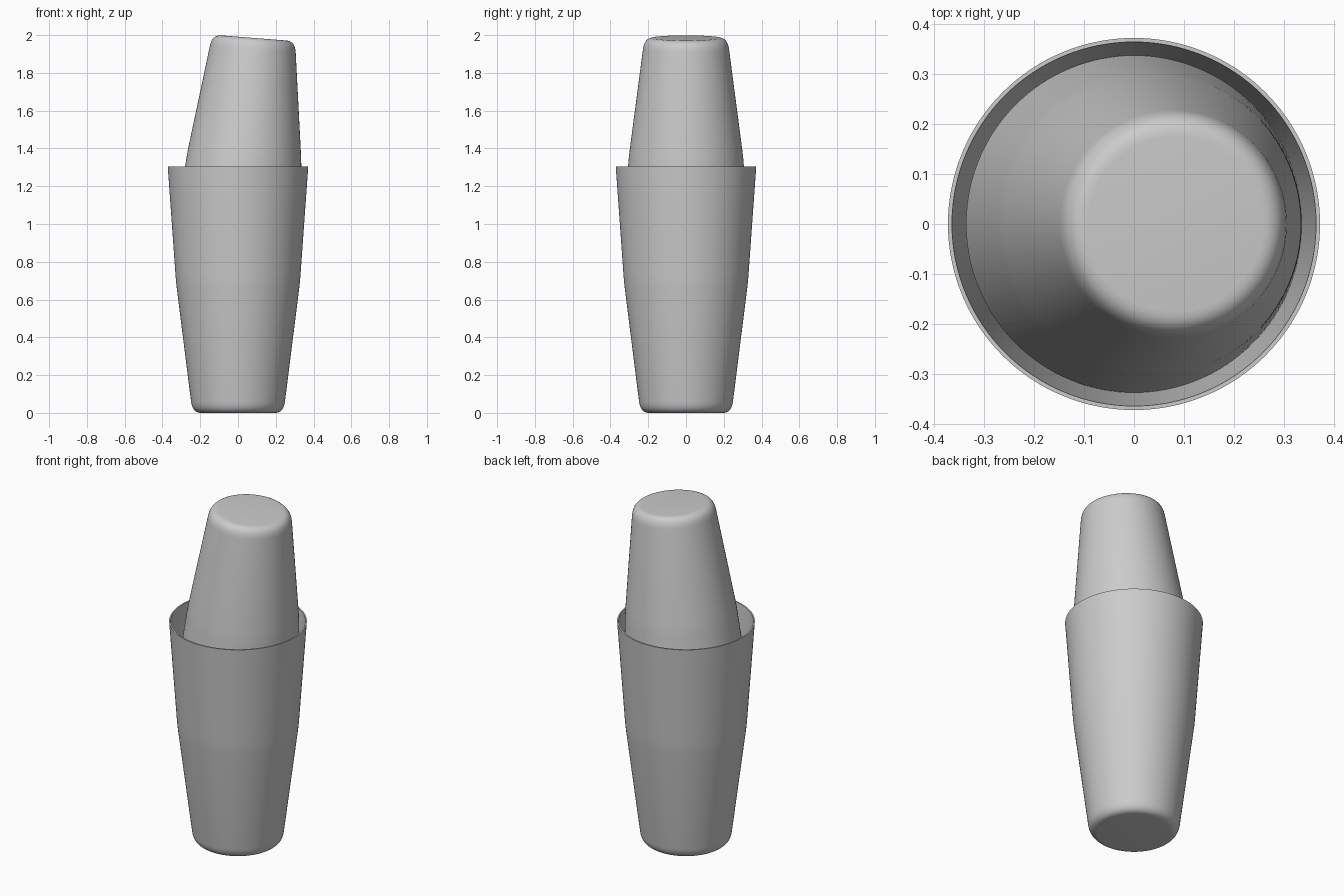
import bpy, bmesh, math
from mathutils import Matrix

if "Cube" in bpy.data.objects:
    bpy.data.objects.remove(bpy.data.objects["Cube"])

SEGMENTS = 128


def rounded(p0, corner, p1, n=8):
    """Points of a smooth bend from p0 to p1 around a corner."""
    pts = []
    for i in range(n + 1):
        t = i / n
        pts.append(tuple((1 - t) ** 2 * a + 2 * t * (1 - t) * c + t * t * b
                         for a, c, b in zip(p0, corner, p1)))
    return pts


def make_cup(name, base, bend, rim, wall, matrix):
    """Revolve a thin-walled cup; base at local z = 0, mouth upward."""
    slope = (bend[0] - base) / bend[1]
    slope2 = (rim[0] - bend[0]) / (rim[1] - bend[1])

    def skin(d):
        # one skin of the wall, inset by d
        pts = [(0.0, d)]
        pts += rounded((base - 0.045, d), (base - d, d),
                       (base - d + slope * 0.06, 0.06))
        pts += rounded((bend[0] - d - slope * 0.04, bend[1] - 0.04),
                       (bend[0] - d, bend[1]),
                       (bend[0] - d + slope2 * 0.04, bend[1] + 0.04), 4)
        pts.append((rim[0] - d, rim[1]))
        return pts

    profile = skin(0.0) + skin(wall)[::-1]
    bm = bmesh.new()
    verts = [bm.verts.new((r, 0, z)) for r, z in profile]
    edges = [bm.edges.new(pair) for pair in zip(verts, verts[1:])]
    bmesh.ops.spin(bm, geom=verts + edges, cent=(0, 0, 0), axis=(0, 0, 1),
                   angle=math.tau, steps=SEGMENTS, use_duplicate=False)
    bmesh.ops.remove_doubles(bm, verts=bm.verts, dist=1e-5)
    bmesh.ops.recalc_face_normals(bm, faces=bm.faces)
    mesh = bpy.data.meshes.new(name)
    bm.to_mesh(mesh)
    bm.free()
    obj = bpy.data.objects.new(name, mesh)
    bpy.context.collection.objects.link(obj)
    obj.matrix_world = matrix
    bpy.ops.object.select_all(action='DESELECT')
    obj.select_set(True)
    bpy.context.view_layer.objects.active = obj
    bpy.ops.object.shade_smooth_by_angle(angle=math.radians(35))
    return obj


# Large lower tin, standing upright
make_cup("large_tin", 0.241, (0.328, 0.69), (0.372, 1.305), 0.008, Matrix())

# Small upper tin, upside down and leaning inside the large one
lean = Matrix.Rotation(math.radians(4.5), 4, 'Y')
flip = Matrix.Rotation(math.pi, 4, 'X')
make_cup("small_tin", 0.220, (0.302, 0.625), (0.337, 1.056), 0.007,
         Matrix.Translation((0.083, 0, 1.985)) @ lean @ flip)
